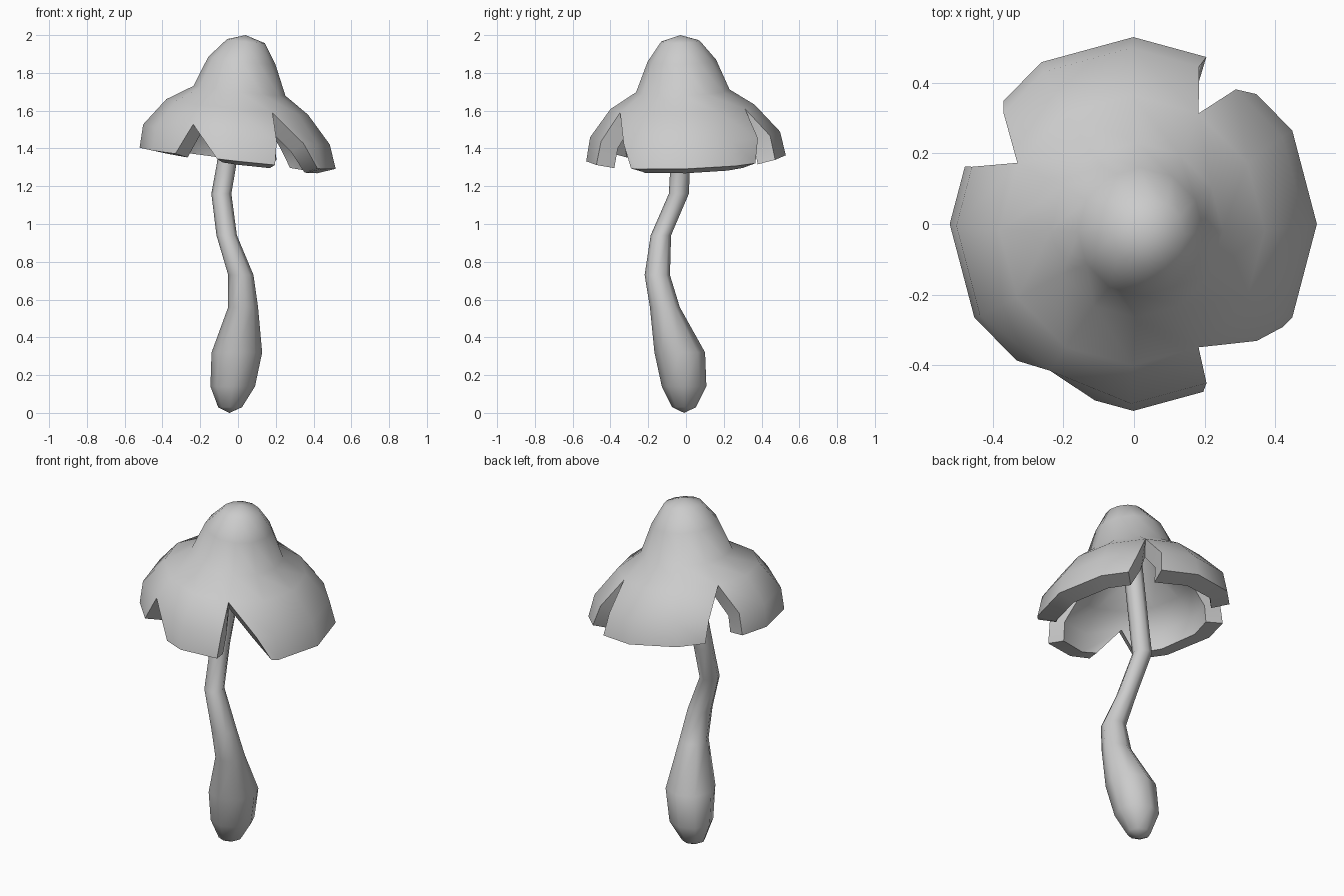
import bpy, bmesh
from math import sin, cos, radians, pi
from mathutils import Vector

if "Cube" in bpy.data.objects:
    bpy.data.objects.remove(bpy.data.objects["Cube"])


def finish(bm, name, thickness=0.0, angle=40):
    bmesh.ops.remove_doubles(bm, verts=bm.verts, dist=0.0005)
    bmesh.ops.recalc_face_normals(bm, faces=bm.faces)
    mesh = bpy.data.meshes.new(name)
    bm.to_mesh(mesh)
    bm.free()
    ob = bpy.data.objects.new(name, mesh)
    bpy.context.collection.objects.link(ob)
    bpy.ops.object.select_all(action='DESELECT')
    ob.select_set(True)
    bpy.context.view_layer.objects.active = ob
    if thickness:
        mod = ob.modifiers.new("shell", 'SOLIDIFY')
        mod.thickness = thickness
        mod.offset = -1
        bpy.ops.object.modifier_apply(modifier=mod.name)
    bpy.ops.object.shade_smooth_by_angle(angle=radians(angle))
    return ob


# Cap: tilted 12-sided bell, rings from crown to rim (centre x, centre y, radius, z)
CAP = [(.04, -.03, 0, 2.0), (.042, -.03, .10, 1.968), (.02, -.022, .178, 1.865),
       (.008, -.017, .243, 1.705), (-.005, -.018, .375, 1.62),
       (-.008, -.005, .494, 1.474), (-.002, 0, .519, 1.348)]
# Torn notches: angle -> (ring, angle) of rings 5 and 6 on the low and high sides
NOTCHES = {60: ([(5, 52), (6, 46)], [(5, 66.5), (6, 66)]),
           150: ([(5, 139), (6, 137)], [(5, 160), (6, 161.5)]),
           240: ([(4.72, 240), (6, 229)], [(4.72, 240), (6, 257.5)]),
           300: ([(5, 296), (6, 293)], [(5, 318), (6, 326)])}


def cap_point(ring, deg):
    i = min(int(ring), len(CAP) - 2)
    cx, cy, r, z = Vector(CAP[i]).lerp(Vector(CAP[i + 1]), ring - i)
    r *= cos(radians(15)) / cos(radians(deg % 30 - 15))  # stay on the flat side
    dx, dy = r * cos(radians(deg)), 1.018 * r * sin(radians(deg))
    return Vector((cx + dx, cy + dy, z - .108 * dx + .03 * dy))


def cap_column(deg, side):
    col = [(i, deg) for i in range(len(CAP))]
    if deg in NOTCHES:
        col[5:] = NOTCHES[deg][side]
    return [cap_point(*p) for p in col]


bm = bmesh.new()
for a in range(0, 360, 30):
    left = [bm.verts.new(p) for p in cap_column(a, 1)]
    right = [bm.verts.new(p) for p in cap_column((a + 30) % 360, 0)]
    bm.faces.new((left[0], left[1], right[1]))
    for i in range(1, len(CAP) - 1):
        bm.faces.new((left[i], left[i + 1], right[i + 1], right[i]))
finish(bm, "mushroom_cap", thickness=.1, angle=55)

# Stem: bulbous, crooked stalk (x, y, z, radius)
STEM = [(-.042, -.01, .03, .063), (-.028, -.01, .14, .118), (-.006, -.033, .32, .134),
        (.027, -.112, .56, .079), (.015, -.152, .73, .067), (-.06, -.133, .94, .054),
        (-.088, -.038, 1.16, .053), (-.06, -.03, 1.32, .052), (-.01, -.025, 1.68, .052)]
SIDES = 8
bm = bmesh.new()
rings = []
for x, y, z, r in STEM:
    rings.append([bm.verts.new((x + r * cos(2 * pi * k / SIDES),
                                y + r * sin(2 * pi * k / SIDES), z)) for k in range(SIDES)])
base = bm.verts.new((-.045, -.01, 0))
for k in range(SIDES):
    n = (k + 1) % SIDES
    bm.faces.new((base, rings[0][n], rings[0][k]))
    for lo, hi in zip(rings, rings[1:]):
        bm.faces.new((lo[k], lo[n], hi[n], hi[k]))
bm.faces.new(rings[-1])
finish(bm, "mushroom_stem", angle=70)
